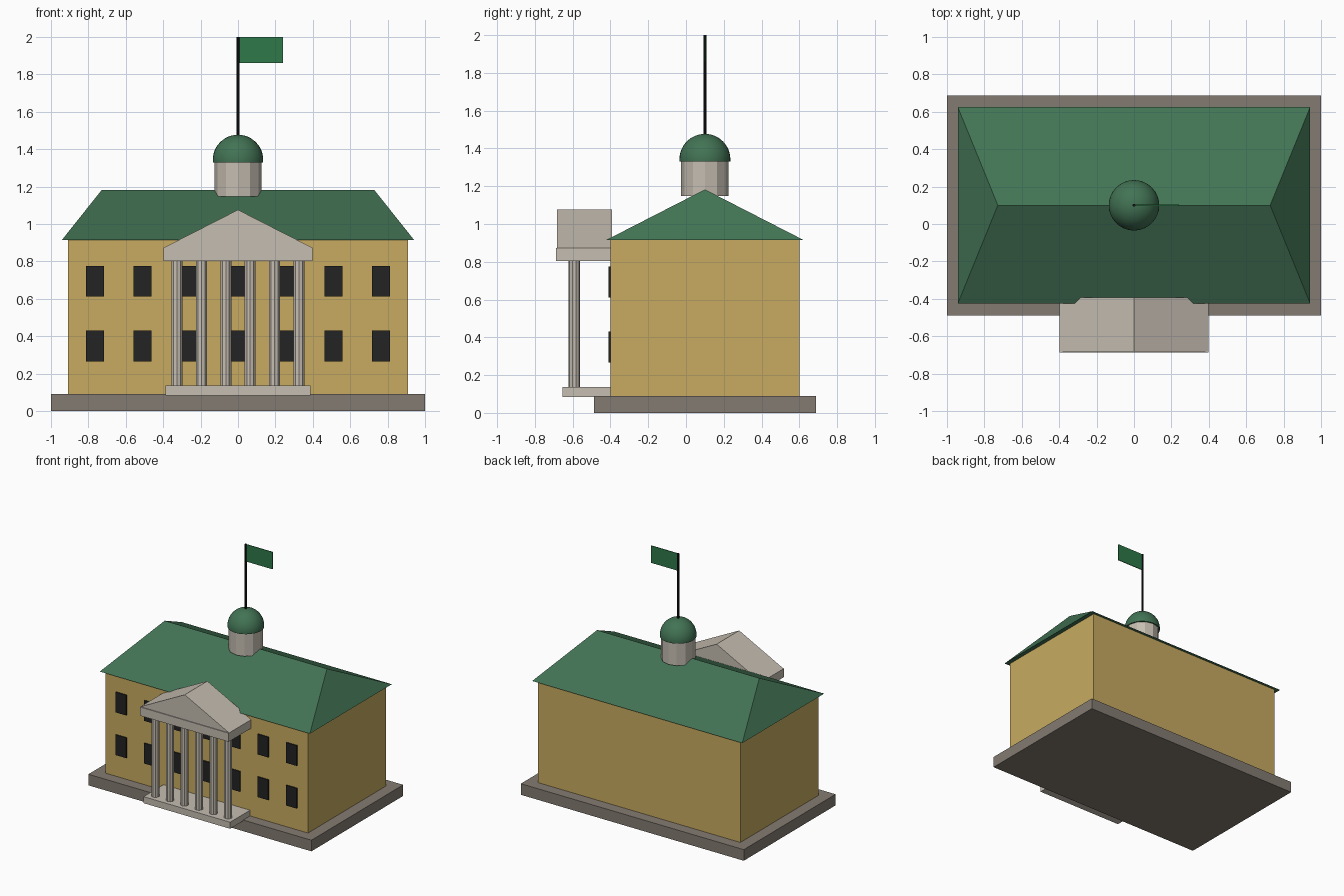
import bpy, bmesh, math

if "Cube" in bpy.data.objects:
    bpy.data.objects.remove(bpy.data.objects["Cube"])


def material(name, rgb):
    m = bpy.data.materials.new(name)
    lin = [((c / 255 + 0.055) / 1.055) ** 2.4 for c in rgb]
    m.diffuse_color = (*lin, 1)
    m.use_nodes = True
    m.node_tree.nodes["Principled BSDF"].inputs["Base Color"].default_value = m.diffuse_color
    return m


WALL = material("ochre wall", (200, 171, 97))
ROOF = material("green roof", (66, 115, 84))
STONE = material("grey stone", (131, 123, 113))
TRIM = material("pale trim", (197, 189, 177))
GLASS = material("dark glass", (35, 35, 36))
FLAG = material("flag green", (46, 120, 72))
POLE = material("black metal", (20, 20, 20))
CY = 0.1  # y of the main block's centre


def finish(name, bm, mat):
    bmesh.ops.recalc_face_normals(bm, faces=bm.faces)
    me = bpy.data.meshes.new(name)
    bm.to_mesh(me)
    bm.free()
    me.materials.append(mat)
    ob = bpy.data.objects.new(name, me)
    bpy.context.collection.objects.link(ob)
    return ob


def hull(name, points, mat):
    """Convex solid through a few corner points."""
    bm = bmesh.new()
    for p in points:
        bm.verts.new(p)
    bmesh.ops.convex_hull(bm, input=bm.verts)
    bmesh.ops.dissolve_limit(bm, angle_limit=0.01, verts=bm.verts, edges=bm.edges)
    return finish(name, bm, mat)


def box(name, x, y, z, mat):
    return hull(name, [(a, b, c) for a in x for b in y for c in z], mat)


def cylinder(name, x, y, z, r, sides, mat):
    bm = bmesh.new()
    bmesh.ops.create_cone(bm, cap_ends=True, segments=sides, radius1=r, radius2=r, depth=z[1] - z[0])
    bmesh.ops.translate(bm, verts=bm.verts, vec=(x, y, (z[0] + z[1]) / 2))
    return finish(name, bm, mat)


# Main block
box("base", (-1, 1), (-0.488, 0.688), (0, 0.09), STONE)
box("main_walls", (-0.908, 0.908), (-0.4, 0.6), (0.09, 0.914), WALL)

# Hipped roof
eaves = [(sx * 0.942, CY + sy * 0.525, 0.914) for sx in (-1, 1) for sy in (-1, 1)]
hull("hip_roof", eaves + [(-0.728, CY, 1.183), (0.728, CY, 1.183)], ROOF)

# Two rows of front windows
for row, z in (("lower", 0.348), ("upper", 0.694)):
    for i in range(-3, 4):
        x = i * 0.2547
        box(f"{row}_window_{i + 4}", (x - 0.048, x + 0.048), (-0.4095, -0.4), (z - 0.082, z + 0.082), GLASS)

# Portico
box("portico_step", (-0.388, 0.388), (-0.655, -0.395), (0.083, 0.136), TRIM)
for i in range(6):
    cylinder(f"column_{i + 1}", (i - 2.5) * 0.1305, -0.592, (0.136, 0.803), 0.031, 10, TRIM)
box("entablature", (-0.398, 0.398), (-0.688, -0.395), (0.803, 0.873), TRIM)
hull("pediment", [(x, y, z) for y in (-0.682, -0.392)
                  for x, z in ((-0.398, 0.873), (0.398, 0.873), (0, 1.076))], TRIM)

# Cupola: faceted drum and smooth dome
cylinder("cupola_drum", 0, CY, (1.147, 1.335), 0.126, 12, TRIM)
bm = bmesh.new()
bmesh.ops.create_uvsphere(bm, u_segments=32, v_segments=24, radius=0.135)
cut = bmesh.ops.bisect_plane(bm, geom=bm.verts[:] + bm.edges[:] + bm.faces[:],
                             plane_co=(0, 0, -0.012), plane_no=(0, 0, -1), clear_outer=True)
bmesh.ops.holes_fill(bm, edges=[e for e in bm.edges if e.is_boundary])
bmesh.ops.translate(bm, verts=bm.verts, vec=(0, CY, 1.342))
dome = finish("dome", bm, ROOF)
bpy.context.view_layer.objects.active = dome
dome.select_set(True)
bpy.ops.object.shade_smooth_by_angle(angle=math.radians(40))

# Flag
cylinder("flag_pole", 0, CY, (1.46, 2.0), 0.008, 8, POLE)
box("flag", (0.004, 0.24), (CY - 0.003, CY + 0.003), (1.86, 1.999), FLAG)
